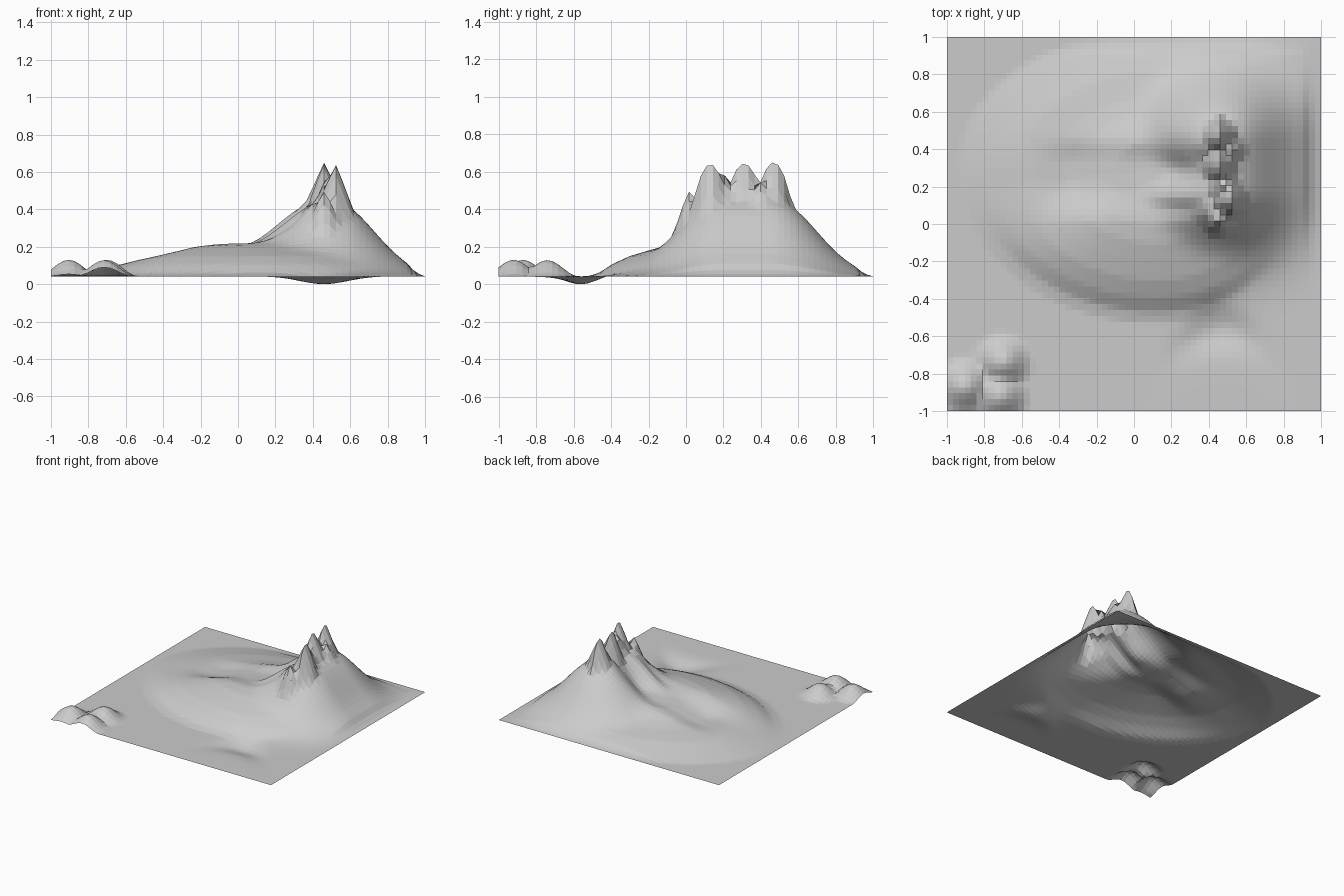
import bpy, bmesh
from math import exp, hypot, cos, pi

cube = bpy.data.objects.get("Cube")
if cube:
    bpy.data.objects.remove(cube)

CELLS = 63
GROUND = 0.043


def bell(d, width):
    return exp(-(d / width) ** 2)


def step(a, b, v):
    t = min(max((v - a) / (b - a), 0), 1)
    return t * t * (3 - 2 * t)


def profile(points, v):
    """Piecewise linear height along a distance."""
    for (a, ha), (b, hb) in zip(points, points[1:]):
        if v <= b:
            return ha + (hb - ha) * (v - a) / (b - a)
    return points[-1][1]


SOUTH = [(0, .178), (.4, .175), (.52, .165), (.65, .138), (.78, .108), (.9, .065), (1, .015), (1.08, 0)]
WEST = [(0, .178), (.22, .167), (.33, .14), (.43, .112), (.55, .09), (.75, .066), (.9, .035), (1.08, 0)]
PEAKS = [(.524, .12, .21), (.46, .31, .195), (.46, .47, .2)]
SPIKES = [(.46, .01, .15), (.49, .2, .14), (.52, .4, .1), (.4, .06, .05), (.4, .42, .04)]
HILLS = [(-.905, -.87), (-.7, -.74), (-.715, -.92)]


def plateau(x, y):
    # broad oval shelf, steep to the south, gentle to the west and north
    dx = (x - .12) / (.98 if x < .12 else .85)
    dy = (y - .3) / (.68 if y > .3 else .77)
    q = hypot(dx, dy)
    south = step(.1, .9, -dy / max(q, .01))
    h = profile(SOUTH, q) * south + profile(WEST, q) * (1 - south)
    # shallow valley opening westward
    valley = step(-.6, -.3, x) * (1 - step(0, .25, x)) * step(0, .2, y) * (1 - step(.32, .48, y))
    return h - .03 * valley * min(h / .1, 1)


def mountain(x, y):
    # long dome, spreading westward, with gullies on that flank
    dx = (x - .48) * (.8 if x < .48 else 1)
    r = hypot(dx, y - min(max(y, .2), .45))
    west = 1 - step(.15, .48, x)
    gully = .45 * bell(y - .28, .1) + .15 * bell(y - .08, .05)
    return .41 * exp(-(r / .33) ** 2.2) * (1 - west * gully)


def peaks(x, y):
    # three blade-like summits and lesser spikes between them
    tall = [h * max(0, 1 - abs(x - px) / .1 - ((y - py) / .1) ** 2) for px, py, h in PEAKS]
    small = [h * max(0, 1 - hypot(x - px, y - py) / .08) for px, py, h in SPIKES]
    return max(tall + small)


def hills(x, y):
    # cluster of small corner hills
    return max(.088 * (.5 + .5 * cos(pi * min(hypot(x - a, y - b) / .17, 1))) for a, b in HILLS)


def trench(x, y):
    # curved hollow near the front edge
    bend = -.56 - 2 * (x - .46) ** 2
    return GROUND * bell(x - .46, .18) * bell(y - bend, .11)


def height(x, y):
    # shelf and mountain melt into each other
    body = (plateau(x, y) ** 5 + mountain(x, y) ** 5) ** .2 + peaks(x, y)
    edge = min(1, (1 - max(abs(x), abs(y))) / .1)
    return GROUND + body * edge + hills(x, y) - trench(x, y)


# Terrain sheet
bm = bmesh.new()
bmesh.ops.create_grid(bm, x_segments=CELLS, y_segments=CELLS, size=1)
for v in bm.verts:
    v.co.z = height(v.co.x, v.co.y)
low = min(v.co.z for v in bm.verts)
for v in bm.verts:
    v.co.z -= low
mesh = bpy.data.meshes.new("terrain")
bm.to_mesh(mesh)
bm.free()
terrain = bpy.data.objects.new("terrain", mesh)
bpy.context.collection.objects.link(terrain)

# Stone colour
stone = bpy.data.materials.new("grey_stone")
stone.use_nodes = True
colour = (.6, .6, .6, 1)
stone.diffuse_color = colour
stone.node_tree.nodes["Principled BSDF"].inputs["Base Color"].default_value = colour
mesh.materials.append(stone)
